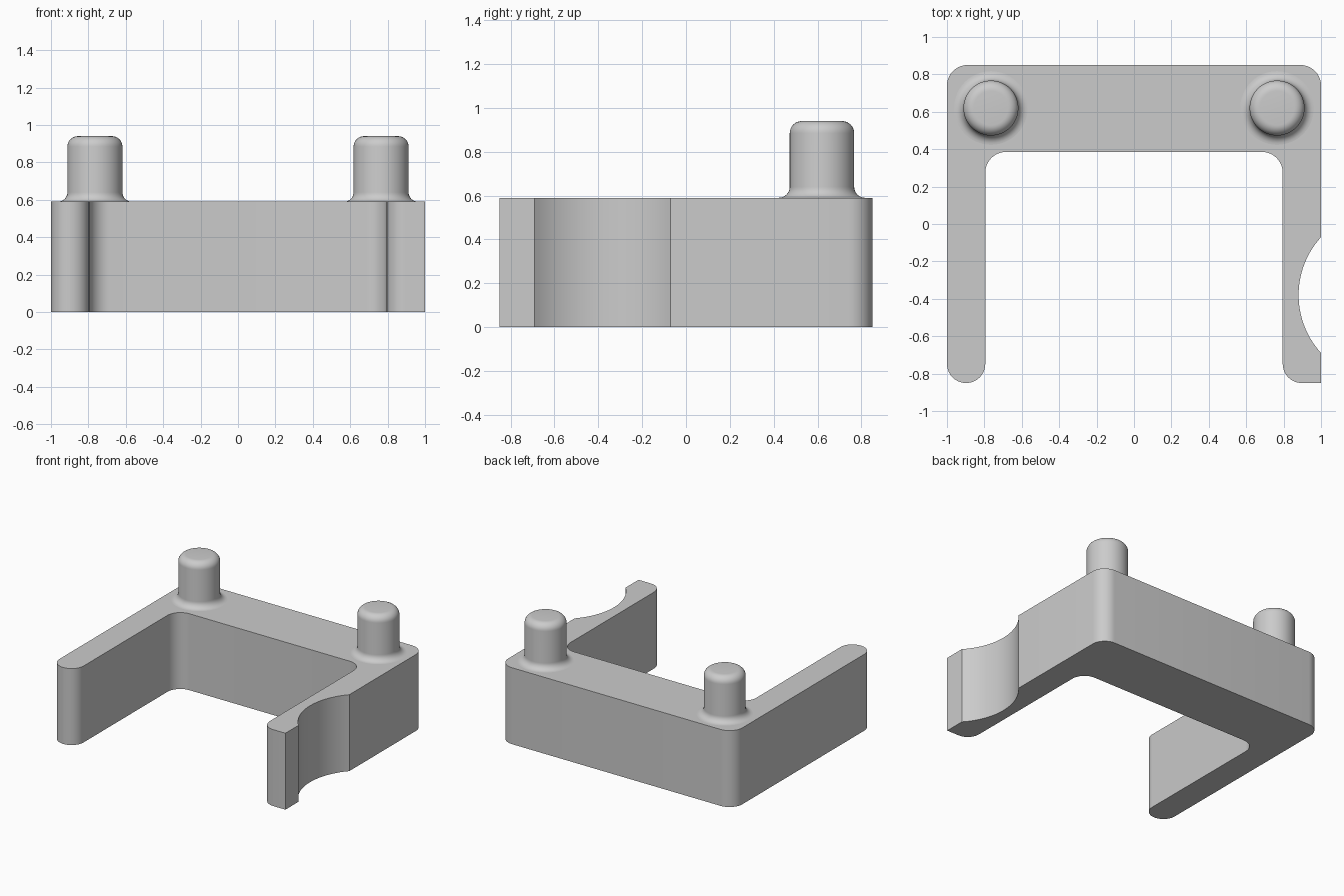
import bpy, bmesh
from math import sin, cos, tan, pi, atan2, radians
from mathutils import Vector

if "Cube" in bpy.data.objects:
    bpy.data.objects.remove(bpy.data.objects["Cube"], do_unlink=True)

# Single plain grey material
grey = bpy.data.materials.new("light grey")
grey.use_nodes = True
colour = (0.6, 0.6, 0.6, 1)
grey.diffuse_color = colour
grey.node_tree.nodes["Principled BSDF"].inputs["Base Color"].default_value = colour

HEIGHT, HALF_DEPTH, INNER_X, INNER_Y = 0.59, 0.85, 0.795, 0.385
ROUND = 0.102


def arc(cx, cy, r, start, end, steps):
    """Points along a circular arc, angles in radians."""
    angles = [start + (end - start) * i / steps for i in range(steps + 1)]
    return [(cx + r * cos(a), cy + r * sin(a)) for a in angles]


def rounded_outline(corners, steps=10):
    """Replace each (x, y, radius) corner by a tangent arc."""
    points = []
    for i, (x, y, r) in enumerate(corners):
        corner = Vector((x, y))
        if r == 0:
            points.append((x, y))
            continue
        before = (Vector(corners[i - 1][:2]) - corner).normalized()
        after = (Vector(corners[(i + 1) % len(corners)][:2]) - corner).normalized()
        half = before.angle(after) / 2
        centre = corner + (before + after).normalized() * r / sin(half)
        first = corner + before * r / tan(half) - centre
        last = corner + after * r / tan(half) - centre
        a, b = atan2(first.y, first.x), atan2(last.y, last.x)
        sweep = (b - a + pi) % (2 * pi) - pi
        points += arc(centre.x, centre.y, r, a, a + sweep, steps)
    return points


def finish(bm, name):
    bmesh.ops.recalc_face_normals(bm, faces=bm.faces)
    mesh = bpy.data.meshes.new(name)
    bm.to_mesh(mesh)
    bm.free()
    mesh.materials.append(grey)
    obj = bpy.data.objects.new(name, mesh)
    bpy.context.collection.objects.link(obj)
    bpy.ops.object.select_all(action="DESELECT")
    obj.select_set(True)
    bpy.context.view_layer.objects.active = obj
    bpy.ops.object.shade_smooth_by_angle(angle=radians(30))
    return obj


# U-shaped frame with a scooped notch in the outside of one arm
notch_r, notch_x, notch_y = 0.46, 1.34, -0.38
spread = atan2(0.31, notch_x - 1)
notch = [(x, y, 0) for x, y in
         arc(notch_x, notch_y, notch_r, pi + spread, pi - spread, 28)]
corners = [(1, -HALF_DEPTH, 0)] + notch + [
    (1, HALF_DEPTH, 0.11), (-1, HALF_DEPTH, 0.11),
    (-1, -HALF_DEPTH, ROUND), (-INNER_X, -HALF_DEPTH, ROUND),
    (-INNER_X, INNER_Y, 0.11), (INNER_X, INNER_Y, 0.11),
    (INNER_X, -HALF_DEPTH, ROUND)]
bm = bmesh.new()
base = bm.faces.new([bm.verts.new((x, y, 0)) for x, y in rounded_outline(corners)])
extruded = bmesh.ops.extrude_face_region(bm, geom=[base], use_keep_orig=True)
top = [v for v in extruded["geom"] if isinstance(v, bmesh.types.BMVert)]
bmesh.ops.translate(bm, verts=top, vec=(0, 0, HEIGHT))
finish(bm, "frame")

# Pegs: lathed profile with a flared foot and a rounded top
PEG_R, PEG_TOP, FLARE, CROWN = 0.147, 0.94, 0.05, 0.055
profile = [(0, HEIGHT)]
profile += arc(PEG_R + FLARE, HEIGHT + FLARE, FLARE, 1.5 * pi, pi, 8)
profile += arc(PEG_R - CROWN, PEG_TOP - CROWN, CROWN, 0, pi / 2, 8)
profile.append((0, PEG_TOP))
for name, x in (("left_peg", 0.765), ("right_peg", -0.765)):
    bm = bmesh.new()
    verts = [bm.verts.new((r, 0, z)) for r, z in profile]
    edges = [bm.edges.new(pair) for pair in zip(verts[1:], verts[2:])]
    bmesh.ops.spin(bm, geom=verts[1:] + edges, cent=(0, 0, 0), axis=(0, 0, 1),
                   angle=2 * pi, steps=48)
    bmesh.ops.delete(bm, geom=[verts[0]], context="VERTS")
    bmesh.ops.remove_doubles(bm, verts=bm.verts, dist=0.0001)
    finish(bm, name).location = (x, 0.62, 0)
